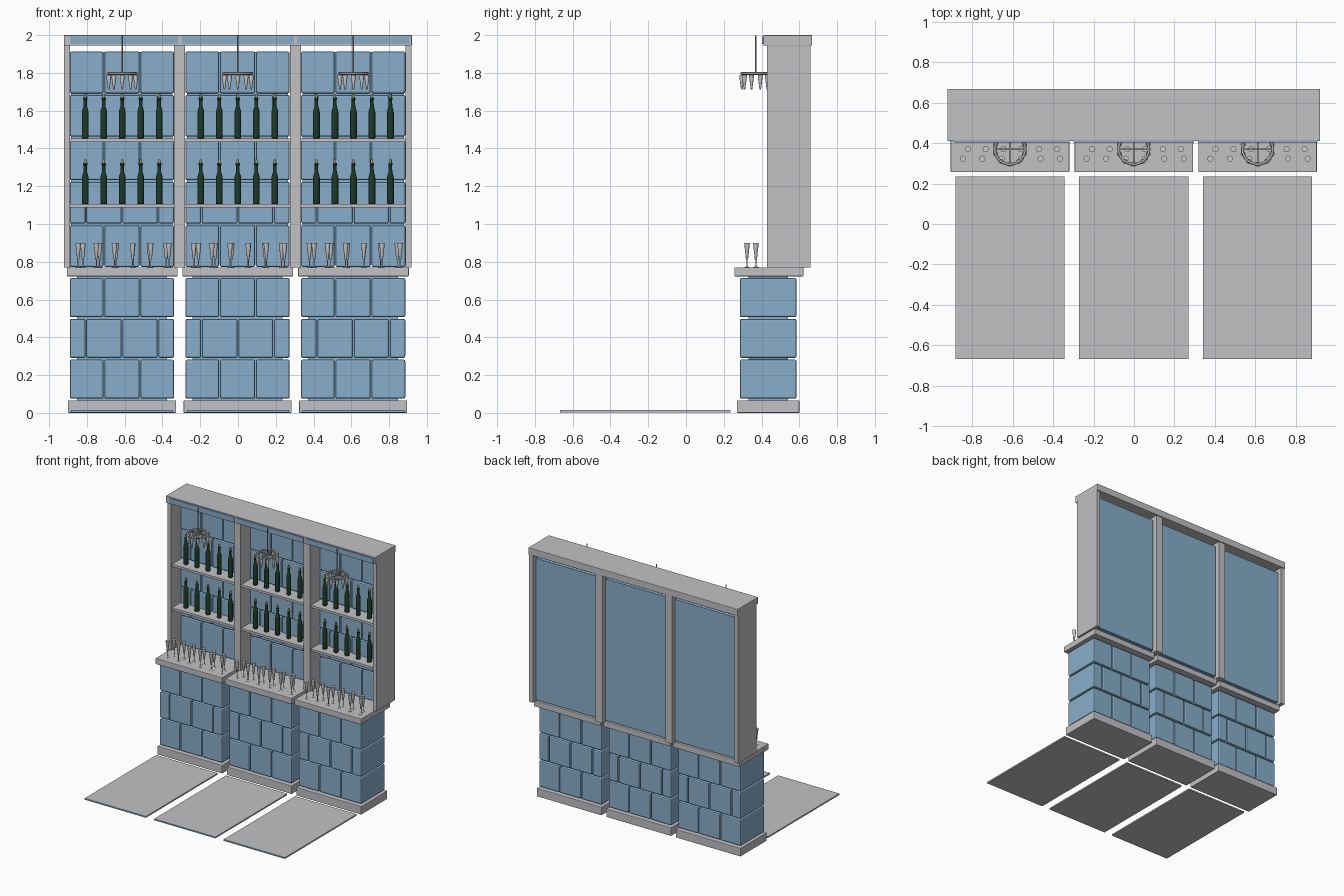
import bpy, bmesh, math
from mathutils import Matrix, Vector

cube = bpy.data.objects.get("Cube")
if cube:
    bpy.data.objects.remove(cube, do_unlink=True)


def material(name, rgb):
    m = bpy.data.materials.new(name)
    m.use_nodes = True
    m.diffuse_color = (*rgb, 1)
    m.node_tree.nodes["Principled BSDF"].inputs["Base Color"].default_value = (*rgb, 1)
    return m


GREY = material("pale grey", (0.54, 0.54, 0.56))
BLUE = material("stone blue", (0.25, 0.43, 0.6))
GLASS = material("glass grey", (0.6, 0.6, 0.6))
METAL = material("rack metal", (0.4, 0.4, 0.42))
GREEN = material("bottle green", (0.012, 0.04, 0.022))
CORK = material("cork tan", (0.45, 0.33, 0.15))


def finish(bm, name, mats, smooth=False):
    mesh = bpy.data.meshes.new(name)
    bm.to_mesh(mesh)
    bm.free()
    for m in mats:
        mesh.materials.append(m)
    ob = bpy.data.objects.new(name, mesh)
    bpy.context.scene.collection.objects.link(ob)
    if smooth:
        bpy.ops.object.select_all(action='DESELECT')
        ob.select_set(True)
        bpy.context.view_layer.objects.active = ob
        bpy.ops.object.shade_smooth_by_angle(angle=math.radians(40))
    return ob


def add_box(bm, x, y, z):
    """Add a box spanning the given (low, high) ranges."""
    spans = (x, y, z)
    mid = Vector([(a + b) / 2 for a, b in spans])
    size = Vector([b - a for a, b in spans])
    bmesh.ops.create_cube(bm, size=1, matrix=Matrix.Translation(mid) @ Matrix.Diagonal((*size, 1)))


def boxes(name, spans, mat, bevel=0.0):
    bm = bmesh.new()
    for s in spans:
        add_box(bm, *s)
    if bevel:
        bmesh.ops.bevel(bm, geom=bm.edges[:], offset=bevel, segments=2, profile=0.5, affect='EDGES')
    return finish(bm, name, [mat])


def lathe(bm, profile, place, sides=12, tip_from=None):
    """Revolve (radius, height) points at a place; rings past tip_from use slot 1."""
    rings = [[bm.verts.new(place + Vector((r * math.cos(a), r * math.sin(a), z)))
              for a in (2 * math.pi * k / sides for k in range(sides))] for r, z in profile]
    bm.faces.new(rings[0][::-1])
    cap = bm.faces.new(rings[-1])
    cap.material_index = int(tip_from is not None)
    for i in range(len(rings) - 1):
        for k in range(sides):
            n = (k + 1) % sides
            f = bm.faces.new((rings[i][k], rings[i][n], rings[i + 1][n], rings[i + 1][k]))
            f.material_index = int(tip_from is not None and i >= tip_from)


# Brick layout: even courses have three bricks, odd courses have four
EVEN = [-0.28, -0.097, 0.094, 0.277]
ODD = [-0.28, -0.193, 0.0, 0.19, 0.277]


def courses(cx, y, z0, pitch, count, gap=0.005):
    spans = []
    for row in range(count):
        cuts = ODD if row % 2 else EVEN
        z = z0 + row * pitch
        for a, b in zip(cuts, cuts[1:]):
            spans.append(((cx + a + gap / 2, cx + b - gap / 2), y, (z, z + pitch - 0.009)))
    return spans


BOTTLE = [(0.014, 0), (0.018, 0.004), (0.018, 0.14), (0.015, 0.155), (0.010, 0.168),
          (0.009, 0.205), (0.011, 0.207), (0.011, 0.217), (0.007, 0.218), (0.007, 0.237)]
FLUTE = [(0.014, 0), (0.014, 0.002), (0.0025, 0.005), (0.0025, 0.038),
         (0.006, 0.045), (0.015, 0.13)]
HANGING = [(0.004, 0), (0.008, 0.03), (0.013, 0.068), (0.013, 0.076)]

for side, cx in (("right", -0.613), ("middle", -0.001), ("left", 0.611)):
    # Floor mat with a coloured front edge
    mat = boxes(f"{side}_floor_panel", [((cx - 0.27, cx + 0.27), (-0.668, 0.235), (0.003, 0.014))], GREY)
    mat.data.materials.append(BLUE)
    for f in mat.data.polygons:
        f.material_index = int(f.normal.y < -0.9)

    # Counter: plinth, stone courses, recessed core, top slab
    boxes(f"{side}_plinth", [((cx - 0.287, cx + 0.285), (0.27, 0.6), (0, 0.066))], GREY, 0.004)
    boxes(f"{side}_counter_core", [((cx - 0.24, cx + 0.237), (0.33, 0.54), (0.06, 0.73))], BLUE)
    boxes(f"{side}_counter_bricks", courses(cx, (0.285, 0.585), 0.075, 0.216, 3), BLUE, 0.009)
    boxes(f"{side}_counter_top", [((cx - 0.293, cx + 0.293), (0.256, 0.622), (0.723, 0.77))], GREY, 0.004)

    # Wall behind the shelves
    boxes(f"{side}_wall_bricks", courses(cx, (0.55, 0.61), 0.772, 0.23, 5), BLUE, 0.009)
    boxes(f"{side}_back_panel", [((cx - 0.27, cx + 0.267), (0.59, 0.63), (0.785, 1.91))], BLUE)

    # Shelves and bottles
    shelf_tops = (1.105, 1.452)
    boxes(f"{side}_shelves", [((cx - 0.281, cx + 0.278), (0.44, 0.57), (z - 0.018, z)) for z in shelf_tops], GREY)
    bm = bmesh.new()
    for z in shelf_tops:
        for i in range(-2, 3):
            lathe(bm, BOTTLE, Vector((cx + 0.098 * i, 0.5, z)), 16, 7)
    finish(bm, f"{side}_bottles", [GREEN, CORK], True)

    # Two rows of flutes on the counter
    bm = bmesh.new()
    for i in range(6):
        lathe(bm, FLUTE, Vector((cx - 0.208 + 0.088 * i, 0.37, 0.77)))
        lathe(bm, FLUTE, Vector((cx - 0.233 + 0.096 * i, 0.323, 0.77)))
    finish(bm, f"{side}_counter_flutes", [GLASS], True)

    # Hanging rack: ring, cross bars and rod
    hub = Vector((cx, 0.37, 1.797))
    bpy.ops.mesh.primitive_torus_add(location=hub, major_radius=0.075, minor_radius=0.007,
                                     major_segments=32, minor_segments=8)
    ring = bpy.context.object
    ring.name = f"{side}_rack_ring"
    ring.data.materials.append(METAL)
    bpy.ops.object.shade_smooth_by_angle(angle=math.radians(60))
    boxes(f"{side}_rack_bars", [((cx - 0.075, cx + 0.075), (0.366, 0.374), (1.793, 1.801)),
                                ((cx - 0.004, cx + 0.004), (0.295, 0.445), (1.793, 1.801))], METAL)
    bm = bmesh.new()
    lathe(bm, [(0.004, 0), (0.004, 0.202)], hub, 8)
    finish(bm, f"{side}_rack_rod", [METAL], True)

    # Glasses around the ring
    bm = bmesh.new()
    for k in range(10):
        a = 2 * math.pi * (k + 0.5) / 10
        lathe(bm, HANGING, hub + Vector((0.075 * math.cos(a), 0.075 * math.sin(a), -0.084)))
    finish(bm, f"{side}_hanging_glasses", [GLASS], True)

# Cabinet frame
boxes("uprights", [(x, (0.43, 0.66), (0.77, 1.947)) for x in
                   ((-0.921, -0.89), (-0.338, -0.28), (0.275, 0.333), (0.887, 0.919))], GREY)
boxes("cornice", [((-0.922, 0.92), (0.41, 0.668), (1.945, 2.0))], GREY, 0.003)
boxes("cornice_inlays", [(x, (0.403, 0.412), (1.954, 1.992)) for x in
                         ((-0.888, -0.318), (-0.298, 0.296), (0.316, 0.908))], BLUE)
